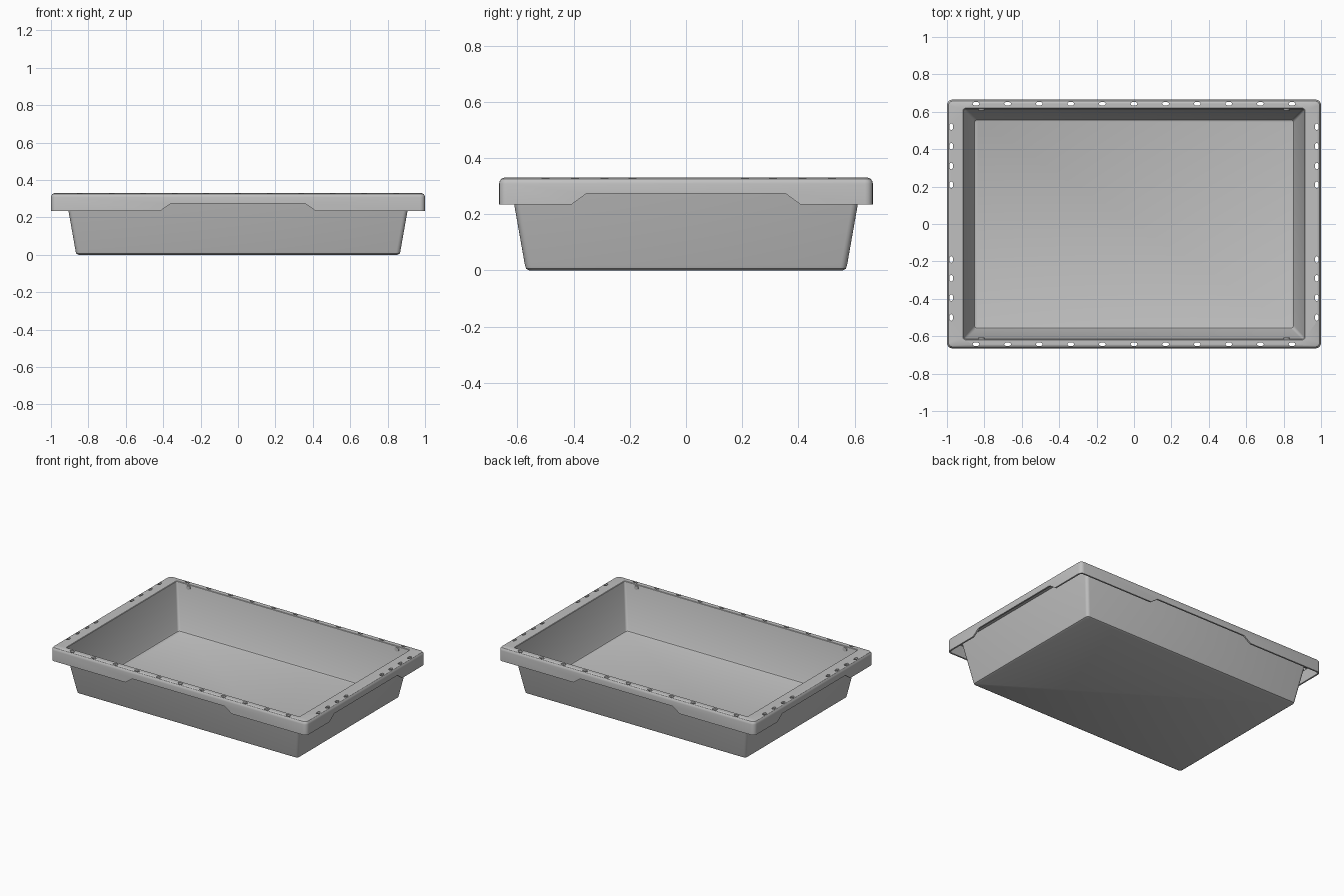
import bpy, bmesh, math

if "Cube" in bpy.data.objects:
    bpy.data.objects.remove(bpy.data.objects["Cube"], do_unlink=True)

grey = bpy.data.materials.new("light grey plastic")
grey.use_nodes = True
colour = (0.53, 0.53, 0.53, 1)
grey.diffuse_color = colour
grey.node_tree.nodes["Principled BSDF"].inputs["Base Color"].default_value = colour


def make_object(name, bm):
    bmesh.ops.recalc_face_normals(bm, faces=bm.faces)
    mesh = bpy.data.meshes.new(name)
    bm.to_mesh(mesh)
    bm.free()
    mesh.materials.append(grey)
    ob = bpy.data.objects.new(name, mesh)
    bpy.context.collection.objects.link(ob)
    return ob


def ring(bm, hx, hy, z, r, steps=4):
    """Rounded rectangle loop of vertices."""
    verts = []
    for k, (sx, sy) in enumerate([(1, 1), (-1, 1), (-1, -1), (1, -1)]):
        for i in range(steps + 1):
            a = math.radians(90 * (k + i / steps))
            verts.append(bm.verts.new((sx * (hx - r) + r * math.cos(a),
                                       sy * (hy - r) + r * math.sin(a), z)))
    return verts


def prism(bm, low, high):
    """Solid between two matching point loops."""
    a = [bm.verts.new(p) for p in low]
    b = [bm.verts.new(p) for p in high]
    n = len(a)
    bm.faces.new(a)
    bm.faces.new(b)
    for i in range(n):
        bm.faces.new((a[i], a[(i + 1) % n], b[(i + 1) % n], b[i]))


# Tray shell: half length, half width, height, corner radius,
# from the inside floor over the rim and skirt to the underside
SECTION = [
    (0.845, 0.550, 0.012, 0.012), (0.853, 0.557, 0.015, 0.015),
    (0.858, 0.562, 0.024, 0.016), (0.911, 0.616, 0.327, 0.012),
    (0.914, 0.619, 0.330, 0.012),
    (0.982, 0.647, 0.330, 0.015), (0.992, 0.657, 0.326, 0.022),
    (0.998, 0.663, 0.317, 0.026), (1.000, 0.665, 0.308, 0.028),
    (1.000, 0.665, 0.235, 0.028), (0.989, 0.654, 0.235, 0.018),
    (0.989, 0.654, 0.318, 0.018), (0.921, 0.626, 0.318, 0.022),
    (0.868, 0.573, 0.018, 0.022), (0.864, 0.569, 0.006, 0.020),
    (0.853, 0.558, 0.000, 0.016),
]
bm = bmesh.new()
rings = [ring(bm, *s) for s in SECTION]
for a, b in zip(rings, rings[1:]):
    for i in range(len(a)):
        j = (i + 1) % len(a)
        bm.faces.new((a[i], a[j], b[j], b[i]))
bm.faces.new(rings[0])
bm.faces.new(rings[-1])
tray = make_object("tray", bm)

# Cutter for the raised hand grips in the skirt
bm = bmesh.new()
for s in (1, -1):
    profile = [(-0.455, 0.20), (0.455, 0.20), (0.415, 0.235), (0.36, 0.274),
               (-0.36, 0.274), (-0.415, 0.235)]
    prism(bm, [(u, s * 0.64, z) for u, z in profile],
          [(u, s * 0.70, z) for u, z in profile])
    prism(bm, [(s * 0.955, u * 0.98, z) for u, z in profile],
          [(s * 1.05, u * 0.98, z) for u, z in profile])
grip_cutter = make_object("grip_cutter", bm)

# Cutter for the oval holes along the rim
bm = bmesh.new()


def oval(x, y, rx, ry):
    pts = [(x + rx * math.cos(i * math.pi / 8), y + ry * math.sin(i * math.pi / 8))
           for i in range(16)]
    prism(bm, [(*p, 0.30) for p in pts], [(*p, 0.36) for p in pts])


for s in (1, -1):
    for i in range(-5, 6):
        oval(i * 0.169, s * 0.643, 0.018, 0.0105)
    for y in (0.52, 0.415, 0.31, 0.21, -0.19, -0.29, -0.395, -0.5):
        oval(s * 0.977, y, 0.0105, 0.018)
hole_cutter = make_object("hole_cutter", bm)

# Cut the tray, then discard the cutters
for cutter in (grip_cutter, hole_cutter):
    cutter.hide_render = True
    mod = tray.modifiers.new("cut", "BOOLEAN")
    mod.operation = "DIFFERENCE"
    mod.solver = "EXACT"
    mod.object = cutter
    bpy.context.view_layer.objects.active = tray
    bpy.ops.object.modifier_apply(modifier=mod.name)
    bpy.data.objects.remove(cutter, do_unlink=True)

# Small round studs at the top of the long inside walls
bm = bmesh.new()
for sx in (1, -1):
    for sy in (1, -1):
        loop = [(sx * 0.815 + 0.016 * math.cos(i * math.pi / 8),
                 0.31 + 0.014 * math.sin(i * math.pi / 8)) for i in range(16)]
        prism(bm, [(x, sy * 0.607, z) for x, z in loop],
              [(x, sy * 0.618, z) for x, z in loop])
studs = make_object("wall_studs", bm)

# Smooth the rounded edges and keep the hard ones
for ob in (tray, studs):
    bpy.ops.object.select_all(action="DESELECT")
    ob.select_set(True)
    bpy.context.view_layer.objects.active = ob
    bpy.ops.object.shade_smooth_by_angle(angle=math.radians(32))
